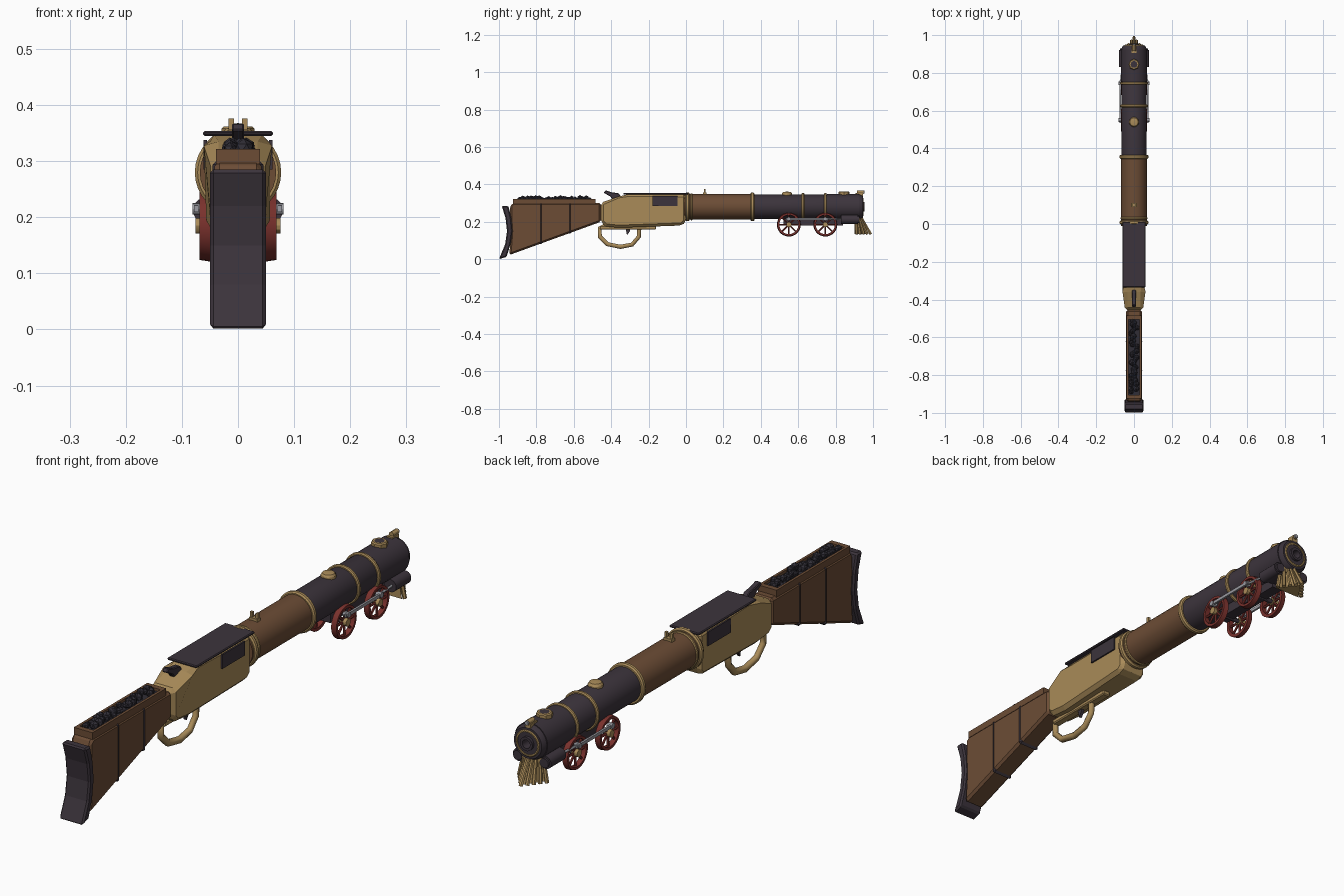
import bpy, bmesh, math, random
from mathutils import Vector

old = bpy.data.objects.get("Cube")
if old:
    bpy.data.objects.remove(old)
random.seed(4)


def material(name, rgb):
    m = bpy.data.materials.new(name)
    m.use_nodes = True
    col = (*rgb, 1)
    m.diffuse_color = col
    bsdf = m.node_tree.nodes["Principled BSDF"]
    bsdf.inputs["Base Color"].default_value = col
    bsdf.inputs["Roughness"].default_value = 0.7
    return m


IRON = material("dark iron", (0.045, 0.034, 0.045))
BRASS = material("brass", (0.40, 0.26, 0.10))
WOOD = material("walnut wood", (0.15, 0.073, 0.036))
RED = material("wheel red", (0.19, 0.03, 0.025))
STEEL = material("steel", (0.33, 0.33, 0.36))
COAL = material("coal", (0.03, 0.027, 0.037))
AXIS_Z = 0.28  # height of the barrel axis


def finish(name, bm, mat, bevel=0, smooth=True):
    bmesh.ops.recalc_face_normals(bm, faces=bm.faces[:])
    me = bpy.data.meshes.new(name)
    bm.to_mesh(me)
    bm.free()
    ob = bpy.data.objects.new(name, me)
    bpy.context.scene.collection.objects.link(ob)
    me.materials.append(mat)
    if bevel:
        b = ob.modifiers.new("bevel", "BEVEL")
        b.width, b.segments = bevel, 1
        b.limit_method, b.angle_limit = "ANGLE", math.radians(40)
    if smooth:
        bpy.ops.object.select_all(action="DESELECT")
        ob.select_set(True)
        bpy.context.view_layer.objects.active = ob
        bpy.ops.object.shade_smooth_by_angle(angle=math.radians(30))
    return ob


def prism(name, profile, half, mat, bevel=0, x=0):
    """Side profile (y, z) extruded across x."""
    bm = bmesh.new()
    face = bm.faces.new([bm.verts.new((x - half, y, z)) for y, z in profile])
    ext = bmesh.ops.extrude_face_region(bm, geom=[face])
    moved = [v for v in ext["geom"] if isinstance(v, bmesh.types.BMVert)]
    bmesh.ops.translate(bm, vec=(2 * half, 0, 0), verts=moved)
    return finish(name, bm, mat, bevel, False)


def box(name, y0, y1, z0, z1, half, mat, bevel=0, x=0):
    return prism(name, [(y0, z0), (y1, z0), (y1, z1), (y0, z1)], half, mat, bevel, x)


def lathe(name, profile, mat, centre=(0, 0, AXIS_Z), axis=(0, 1, 0), steps=32, closed=False):
    """Profile (distance along axis, radius) spun round an axis."""
    rot = Vector(axis).to_track_quat("Z", "Y")
    bm = bmesh.new()
    vs = [bm.verts.new((r, 0, a)) for a, r in profile]
    pairs = list(zip(vs, vs[1:])) + ([(vs[-1], vs[0])] if closed else [])
    es = [bm.edges.new(p) for p in pairs]
    bmesh.ops.spin(bm, geom=vs + es, cent=(0, 0, 0), axis=(0, 0, 1),
                   angle=math.tau, steps=steps)
    bmesh.ops.remove_doubles(bm, verts=bm.verts[:], dist=1e-5)
    for v in bm.verts:
        v.co = rot @ v.co + Vector(centre)
    return finish(name, bm, mat)


def rod(name, a, b, r, mat, r2=None, steps=12):
    a, b = Vector(a), Vector(b)
    length = (b - a).length
    return lathe(name, [(0, 0), (0, r), (length, r if r2 is None else r2), (length, 0)],
                 mat, a, b - a, steps)


def band(name, y, r_in, r_out, width, mat):
    h, c = width / 2, width / 4
    prof = [(y - h, r_in), (y - h, r_out - c), (y - c, r_out),
            (y + c, r_out), (y + h, r_out - c), (y + h, r_in)]
    return lathe(name, prof, mat, closed=True)


# Stock with concave butt plate and raised straps
prism("stock", [(-.94, .285), (-.925, .30), (-.455, .30), (-.455, .20), (-.945, .022),
                (-.94, .08), (-.935, .15), (-.94, .22)], .042, WOOD, .009)
prism("butt_plate", [(-.985, .285), (-.965, .22), (-.957, .15), (-.967, .08), (-1, 0),
                     (-.96, .012), (-.938, .08), (-.928, .15), (-.934, .22), (-.95, .285)],
      .05, IRON, .006)
for i, y in enumerate((-.775, -.62)):
    low = .20 + (y + .455) * .363
    box(f"stock_strap_{i}", y - .008, y + .008, low - .005, .302, .045, IRON, .008)

# Coal tray on top of the stock
for s in (-1, 1):
    box(f"tray_side_{s}", -.925, -.485, .295, .322, .005, WOOD, 0, s * .034)
for i, y in enumerate((-.915, -.495)):
    box(f"tray_end_{i}", y - .01, y + .01, .295, .322, .033, WOOD)
box("coal_bed", -.91, -.495, .295, .312, .031, COAL)
bm = bmesh.new()
for i in range(44):
    r = random.uniform(.011, .018)
    lump = bmesh.ops.create_icosphere(bm, subdivisions=1, radius=r)["verts"]
    spot = Vector((random.uniform(-.018, .018), -.89 + .375 * i / 43,
                   random.uniform(.315, .343 - r)))
    bmesh.ops.translate(bm, vec=spot, verts=lump)
finish("coal_lumps", bm, COAL, smooth=False)

# Receiver shaped like an engine cab, narrowing to the stock
receiver = prism("receiver", [(-.455, .302), (-.36, .335), (-.31, .347), (0, .347), (0, .20),
                              (-.022, .18), (-.36, .168), (-.43, .175), (-.455, .198)],
                 .057, BRASS, .014)
for v in receiver.data.vertices:
    if v.co.y < -.33:
        v.co.x *= .86
box("cab_roof", -.335, .012, .345, .354, .062, IRON, .003)
for s in (-1, 1):
    box(f"cab_window_{s}", -.18, -.045, .285, .338, .003, IRON, 0, s * .0585)

# Hammer, trigger and lever loop
prism("hammer", [(-.345, .33), (-.36, .352), (-.40, .358), (-.43, .368), (-.44, .355),
                 (-.405, .335), (-.385, .31), (-.345, .31)], .011, IRON, .003)
prism("trigger", [(-.325, .175), (-.30, .175), (-.30, .15), (-.315, .128), (-.32, .15)],
      .006, IRON)
box("lever_bar", -.46, -.16, .158, .178, .016, BRASS, .004)
curve = bpy.data.curves.new("lever_loop", "CURVE")
curve.dimensions = "3D"
path = [(-.43, .18), (-.462, .165), (-.46, .12), (-.42, .08), (-.35, .066),
        (-.288, .078), (-.252, .12), (-.25, .165)]
spline = curve.splines.new("POLY")
spline.points.add(len(path) - 1)
for p, (y, z) in zip(spline.points, path):
    p.co = (0, y, z, 1)
curve.bevel_depth, curve.bevel_resolution, curve.use_fill_caps = .013, 1, True
loop = bpy.data.objects.new("lever_loop", curve)
bpy.context.scene.collection.objects.link(loop)
curve.materials.append(BRASS)
bpy.ops.object.select_all(action="DESELECT")
loop.select_set(True)
bpy.context.view_layer.objects.active = loop
bpy.ops.object.convert(target="MESH")

# Forestock, boiler barrel and brass bands
lathe("forestock", [(-.01, 0), (-.01, .068), (.355, .068), (.355, 0)], WOOD)
lathe("boiler_barrel", [(.35, 0), (.35, .066), (.93, .066), (.945, .058), (.945, .026),
                        (.955, .026), (.955, .016), (.89, .016), (.89, 0)], IRON)
lathe("smokebox", [(.755, .06), (.755, .069), (.925, .069), (.925, .06)], IRON)
for i, (y, r, w) in enumerate(((.008, .077, .02), (.03, .072, .012), (.355, .077, .02),
                               (.625, .074, .015), (.745, .074, .015))):
    band(f"barrel_band_{i}", y, .06, r, w, BRASS)
band("muzzle_ring", .943, .042, .05, .012, BRASS)

# Notched rear sight
for s in (-1, 1):
    box(f"rear_sight_post_{s}", .095, .105, .34, .376, .005, BRASS, 0, s * .012)
box("rear_sight_base", .09, .11, .34, .357, .017, BRASS)

# Steam dome, chimney and headlamp front sight
up = (0, 0, 1)
lathe("steam_dome", [(.335, .027), (.35, .027), (.358, .022), (.362, 0)], BRASS,
      (0, .54, 0), up, 12)
lathe("chimney", [(.335, .018), (.362, .018), (.362, .0), ], IRON, (0, .845, 0), up, 12)
lathe("chimney_ring", [(.34, .018), (.34, .029), (.358, .029), (.362, .025), (.362, .018)],
      BRASS, (0, .845, 0), up, 8, True)
box("lamp_foot", .905, .945, .338, .354, .012, BRASS)
rod("lamp_body", (0, .915, .358), (0, .948, .358), .010, BRASS)
rod("lamp_lens", (0, .947, .358), (0, .954, .358), .008, STEEL)

# Running gear, the same on both sides
WHEEL_Z, R = .185, .064
for s in (-1, 1):
    for n, y in (("rear", .55), ("fore", .745)):
        c = Vector((s * .059, y, WHEEL_Z))
        side = (s, 0, 0)
        lathe(f"{n}_wheel_rim_{s}", [(-.01, R - .013), (-.01, R), (.01, R - .003),
                                     (.01, R - .013)], RED, c, side, 28, True)
        for k in range(8):
            d = Vector((0, math.cos(k * math.tau / 8), math.sin(k * math.tau / 8)))
            rod(f"{n}_wheel_spoke_{s}_{k}", c, c + d * (R - .01), .005, RED, steps=6)
        rod(f"{n}_wheel_hub_{s}", c - Vector(side) * .008, c + Vector(side) * .017, .014, BRASS)
        rod(f"{n}_crank_pin_{s}", c + Vector((0, 0, .03)),
            c + Vector((s * .022, 0, .03)), .010, STEEL)
    box(f"coupling_rod_{s}", .535, .76, .209, .221, .004, STEEL, 0, s * .074)
    rod(f"piston_rod_{s}", (s * .07, .745, .215), (s * .06, .84, .213), .005, STEEL)
    rod(f"steam_cylinder_{s}", (s * .056, .83, .212), (s * .056, .92, .212), .024, IRON, steps=20)
    rod(f"cylinder_cap_{s}", (s * .056, .918, .212), (s * .056, .928, .212), .018, IRON)
for n, y in (("rear", .55), ("fore", .745)):
    rod(f"{n}_axle", (-.06, y, WHEEL_Z), (.06, y, WHEEL_Z), .009, IRON)
box("cylinder_saddle", .835, .915, .195, .23, .05, IRON)
box("wheel_frame", .52, .84, .18, .225, .022, IRON)

# Slatted cowcatcher with a pointed nose
bm = bmesh.new()
rings = []
for half, nose, z in ((.04, .935, .215), (.055, .975, .135)):
    rings.append([bm.verts.new(p) for p in ((-half, .90, z), (0, nose, z), (half, .90, z))])
bm.faces.new(rings[0])
bm.faces.new(rings[1])
for i in range(3):
    j = (i + 1) % 3
    bm.faces.new((rings[0][i], rings[0][j], rings[1][j], rings[1][i]))
finish("cowcatcher_core", bm, BRASS, smooth=False)
for k in range(-4, 5):
    t = k / 4
    top = (t * .042, .94 - .03 * abs(t), .22)
    foot = (t * .058, .988 - .075 * abs(t), .133)
    rod(f"cowcatcher_slat_{k}", top, foot, .006, BRASS, .008, 6)
box("cowcatcher_beam", .90, .925, .205, .225, .045, BRASS)
